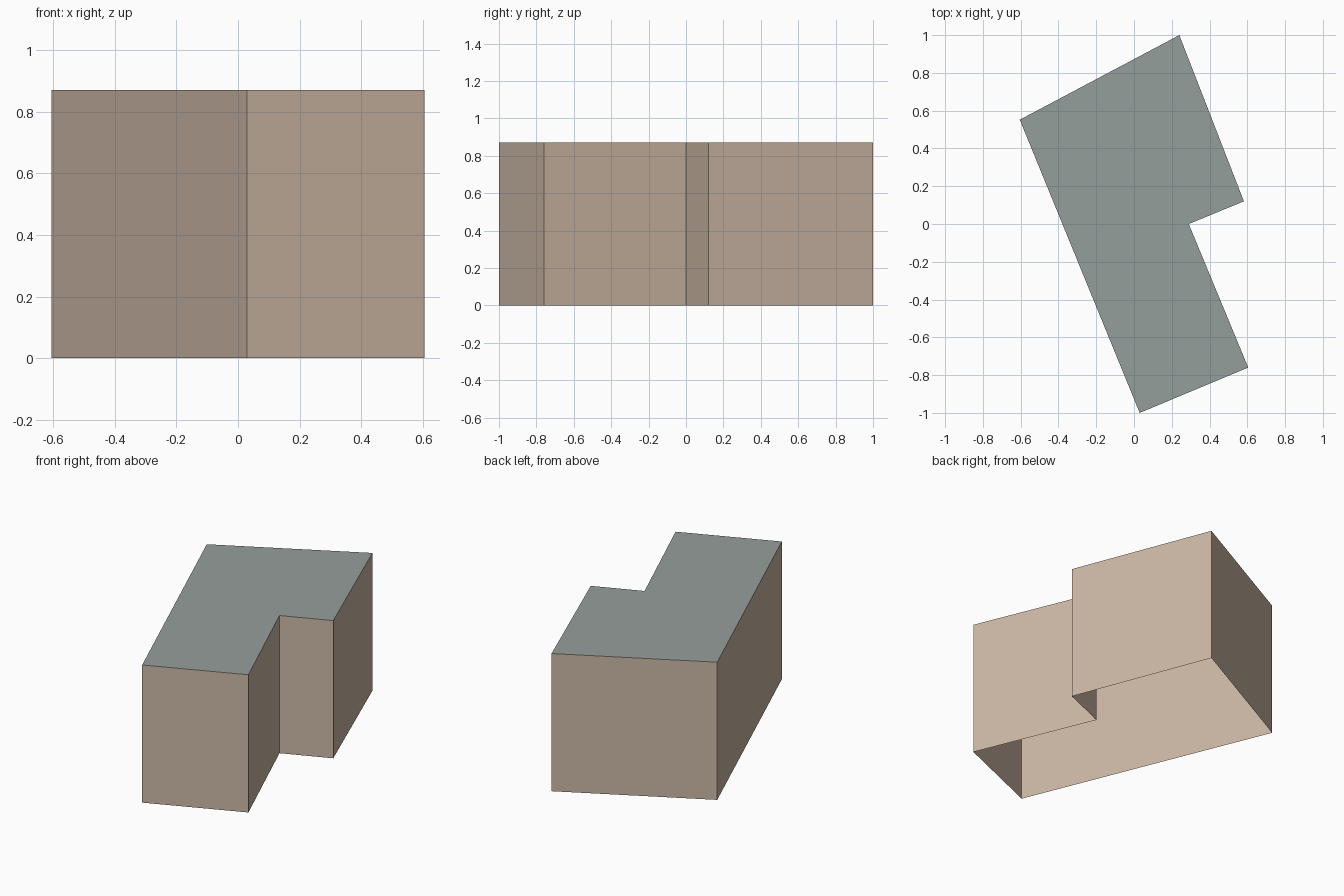
import bpy
import bmesh

cube = bpy.data.objects.get("Cube")
if cube:
    bpy.data.objects.remove(cube, do_unlink=True)

HEIGHT = 0.87

# Building footprint, counter-clockwise from the front corner
FOOTPRINT = [(0.03, -1.0), (0.605, -0.76), (0.29, 0.0),
             (0.582, 0.12), (0.24, 1.0), (-0.605, 0.552)]


def make_material(name, rgb):
    mat = bpy.data.materials.new(name)
    mat.use_nodes = True
    colour = (*rgb, 1.0)
    mat.diffuse_color = colour
    mat.node_tree.nodes["Principled BSDF"].inputs["Base Color"].default_value = colour
    return mat


def make_object(name, bm, mat):
    mesh = bpy.data.meshes.new(name)
    bm.to_mesh(mesh)
    bm.free()
    mesh.materials.append(mat)
    obj = bpy.data.objects.new(name, mesh)
    bpy.context.collection.objects.link(obj)
    return obj


def outline(bm, z):
    return [bm.verts.new((x, y, z)) for x, y in FOOTPRINT]


# Walls: one flat panel per footprint side, open underneath
bm = bmesh.new()
low, high = outline(bm, 0), outline(bm, HEIGHT)
for i in range(len(low)):
    j = (i + 1) % len(low)
    bm.faces.new((low[i], low[j], high[j], high[i]))
make_object("walls", bm, make_material("warm beige", (0.60, 0.474, 0.375)))

# Flat roof
bm = bmesh.new()
bm.faces.new(outline(bm, HEIGHT))
make_object("roof", bm, make_material("grey green", (0.30, 0.342, 0.333)))
